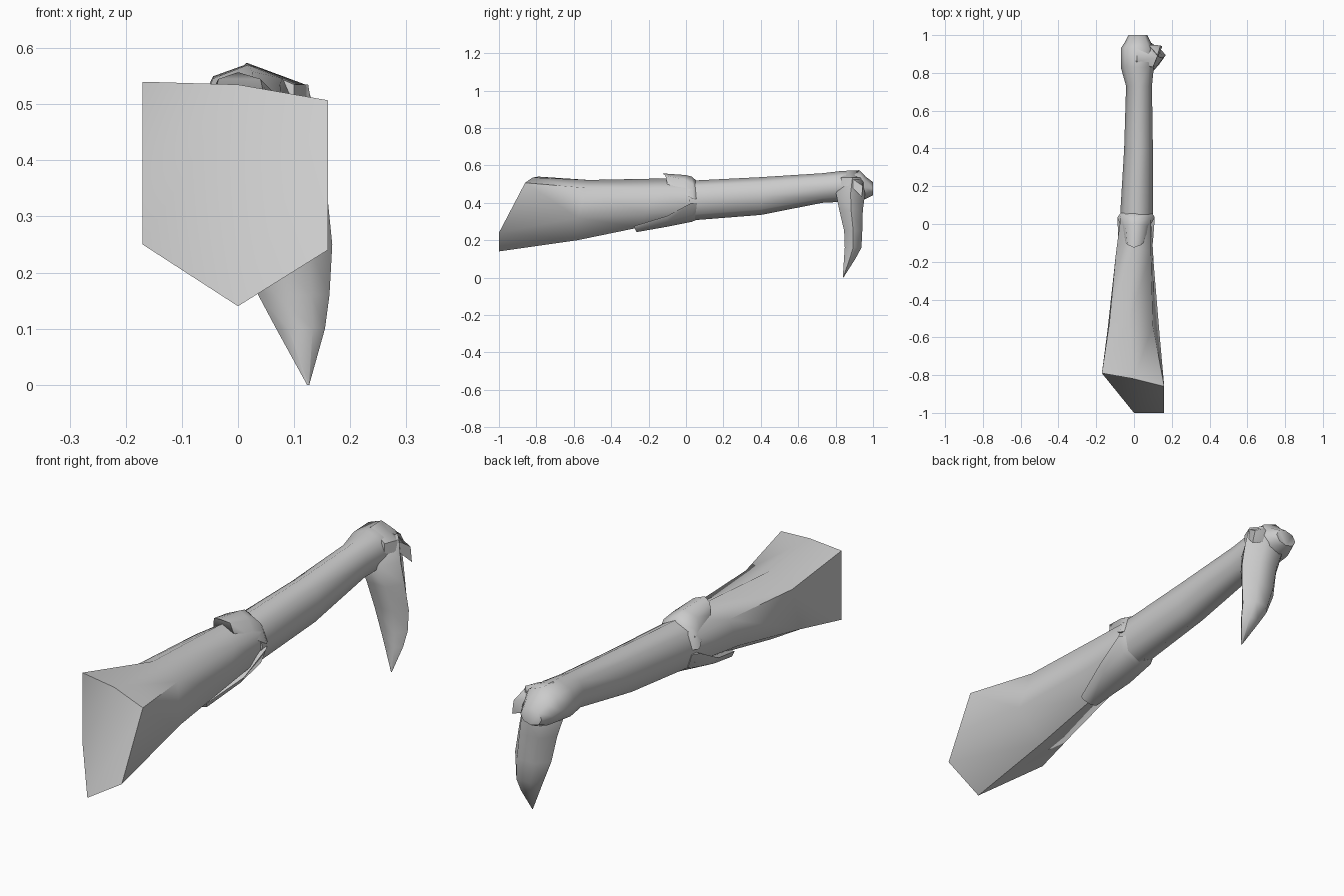
import bpy, bmesh, math


def loft(name, rings, cap_start=True, cap_end=True, angle=60):
    """Skin a list of equal-length point rings into one smooth tube."""
    bm = bmesh.new()
    rows = [[bm.verts.new(p) for p in ring] for ring in rings]
    n = len(rows[0])
    for a, b in zip(rows, rows[1:]):
        for i in range(n):
            j = (i + 1) % n
            bm.faces.new((a[i], a[j], b[j], b[i]))
    caps = []
    if cap_start:
        caps.append(bm.faces.new(rows[0]))
    if cap_end:
        caps.append(bm.faces.new(rows[-1]))
    bmesh.ops.triangulate(bm, faces=caps)
    bmesh.ops.remove_doubles(bm, verts=bm.verts, dist=0.0005)
    bmesh.ops.recalc_face_normals(bm, faces=bm.faces)
    me = bpy.data.meshes.new(name)
    bm.to_mesh(me)
    bm.free()
    me.shade_smooth()
    me.set_sharp_from_angle(angle=math.radians(angle))
    ob = bpy.data.objects.new(name, me)
    bpy.context.collection.objects.link(ob)
    return ob


def ring_y(y, x0, x1, z0, z1, n=8):
    """Ring in the xz plane filling the given bounds; y may be a list per point."""
    cx, cz, rx, rz = (x0 + x1) / 2, (z0 + z1) / 2, (x1 - x0) / 2, (z1 - z0) / 2
    ys = y if isinstance(y, list) else [y] * n
    return [(cx + rx * math.sin(2 * math.pi * i / n), ys[i],
             cz + rz * math.cos(2 * math.pi * i / n)) for i in range(n)]


def ring_z(z, x0, x1, y0, y1, n=6):
    """Ring in the xy plane filling the given bounds."""
    cx, cy, rx, ry = (x0 + x1) / 2, (y0 + y1) / 2, (x1 - x0) / 2, (y1 - y0) / 2
    return [(cx + rx * math.cos(2 * math.pi * i / n),
             cy + ry * math.sin(2 * math.pi * i / n), z) for i in range(n)]


# Flared upper sleeve, six points round, with a slanted closed end
loft("upper_sleeve", [
    [(-.17, -.79, .54), (0, -.82, .535), (.16, -.86, .507),
     (.16, -1, .24), (0, -1, .14), (-.17, -.79, .25)],
    [(-.13, -.52, .47), (-.03, -.52, .522), (.10, -.54, .48),
     (.135, -.58, .32), (.01, -.58, .20), (-.14, -.56, .29)],
    [(-.095, -.15, .475), (0, -.12, .53), (.09, -.15, .475),
     (.105, -.22, .34), (.01, -.25, .268), (-.095, -.22, .34)],
    [(-.07, .04, .47), (.01, .04, .52), (.09, .04, .47),
     (.09, .04, .36), (.01, .04, .305), (-.07, .04, .36)],
])

# Forearm and fist
loft("forearm", [
    ring_y(.02, -.075, .10, .305, .518),
    ring_y(.40, -.052, .10, .335, .537),
    ring_y(.73, -.042, .095, .40, .558),
    ring_y(.83, -.07, .105, .405, .57),
    ring_y(.93, -.07, .105, .42, .572),
    ring_y(.96, -.05, .09, .42, .54),
    ring_y(1.0, -.03, .07, .44, .51),
])

# Elbow flaps: pointed cuffs rising from the elbow seam, over and under the sleeve
loft("elbow_top_flap", [
    [(-.045, -.10, .50), (-.035, -.11, .545), (0, -.125, .557), (.04, -.11, .545), (.05, -.10, .50)],
    [(-.07, -.01, .45), (-.045, -.01, .525), (.01, 0, .548), (.06, -.01, .525), (.085, -.01, .45)],
    [(-.088, .035, .42), (-.06, .035, .50), (.01, .03, .54), (.08, .035, .50), (.11, .035, .42)],
    [(-.07, .06, .42), (-.05, .06, .48), (.01, .06, .515), (.07, .06, .48), (.095, .06, .42)],
])
loft("elbow_under_flap", [
    [(-.03, -.28, .275), (-.025, -.27, .255), (.01, -.265, .243), (.045, -.27, .255), (.05, -.28, .275)],
    [(-.082, -.10, .33), (-.06, -.10, .30), (.01, -.10, .272), (.08, -.10, .30), (.10, -.10, .33)],
    [(-.088, .03, .40), (-.065, .03, .335), (.01, .03, .298), (.085, .03, .335), (.11, .03, .40)],
    [(-.07, .06, .40), (-.05, .06, .34), (.01, .06, .31), (.07, .06, .34), (.095, .06, .40)],
])

# Curved claw-like fingers hanging from the fist
loft("fingers", [
    ring_z(.535, -.02, .125, .84, .94),
    ring_z(.45, -.05, .14, .79, .97),
    ring_z(.36, -.02, .157, .81, .955),
    ring_z(.25, .00, .168, .838, .95),
    ring_z(.16, .036, .163, .842, .945),
    ring_z(.10, .068, .155, .84, .91),
    ring_z(0, .123, .127, .838, .842),
])

# Knuckle ridge on top of the hand
loft("knuckle_ridge", [
    [(-.025, .84, .53), (.015, .86, .572), (.10, .83, .535), (.10, .83, .49)],
    [(-.03, .92, .53), (.015, .925, .574), (.12, .88, .535), (.125, .88, .49)],
    [(-.02, .96, .50), (.02, .95, .54), (.14, .945, .49), (.15, .94, .43)],
])
